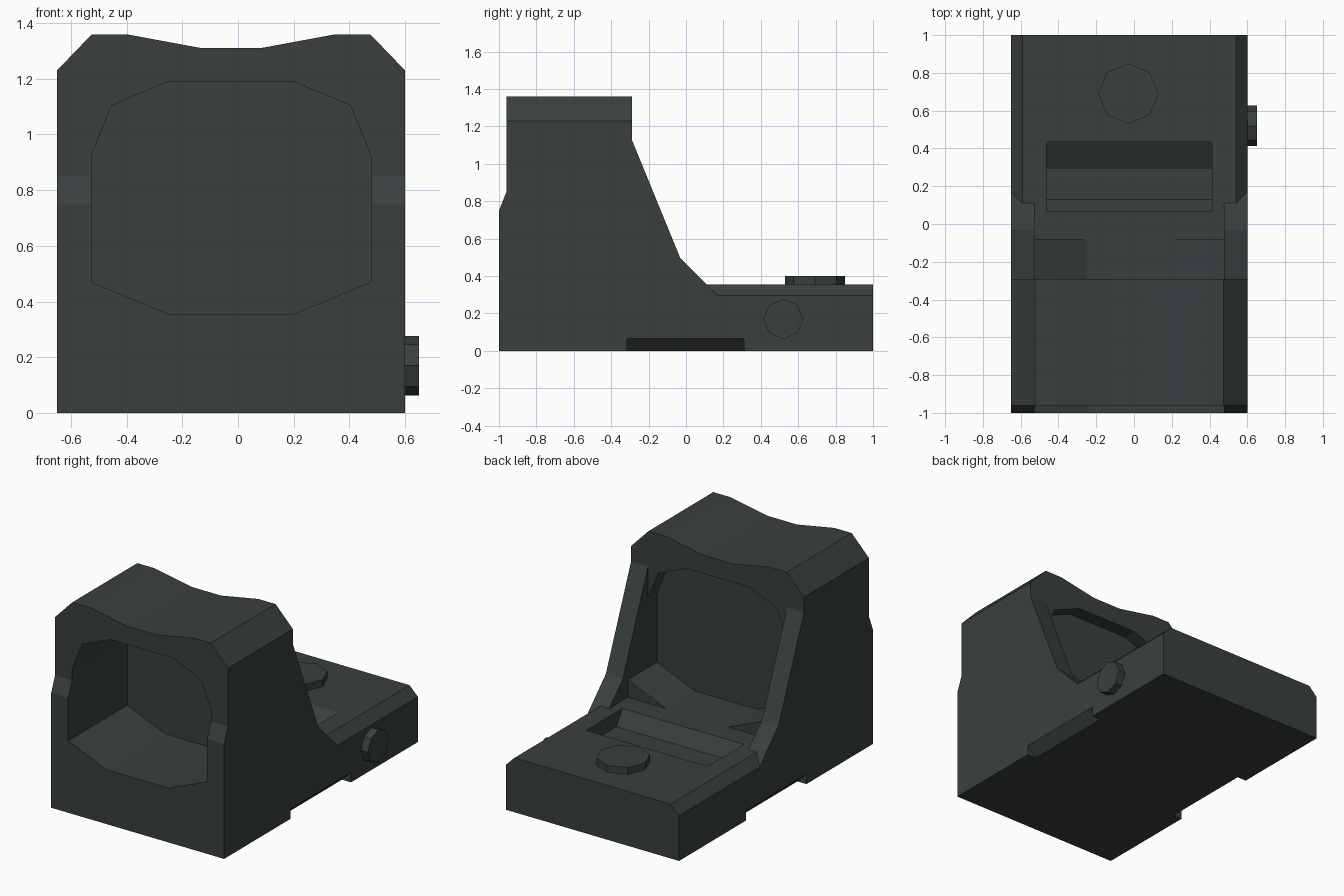
import bpy, bmesh, math

cube = bpy.data.objects.get("Cube")
if cube:
    bpy.data.objects.remove(cube, do_unlink=True)

# Single dark finish
mat = bpy.data.materials.new("dark_grey_green")
mat.use_nodes = True
COLOUR = (0.041, 0.051, 0.049, 1)
mat.diffuse_color = COLOUR
bsdf = next(n for n in mat.node_tree.nodes if n.type == 'BSDF_PRINCIPLED')
bsdf.inputs["Base Color"].default_value = COLOUR
bsdf.inputs["Roughness"].default_value = 0.7


def prism(name, pts, axis, lo, hi):
    """Extrude a 2D outline along an axis from lo to hi."""
    place = {'x': lambda p, d: (d, p[0], p[1]),
             'y': lambda p, d: (p[0], d, p[1]),
             'z': lambda p, d: (p[0], p[1], d)}[axis]
    bm = bmesh.new()
    ends = [[bm.verts.new(place(p, d)) for p in pts] for d in (lo, hi)]
    for ring in ends:
        bm.faces.new(ring)
    n = len(pts)
    for i in range(n):
        j = (i + 1) % n
        bm.faces.new((ends[0][i], ends[0][j], ends[1][j], ends[1][i]))
    bmesh.ops.recalc_face_normals(bm, faces=bm.faces)
    mesh = bpy.data.meshes.new(name)
    bm.to_mesh(mesh)
    bm.free()
    mesh.materials.append(mat)
    ob = bpy.data.objects.new(name, mesh)
    bpy.context.collection.objects.link(ob)
    return ob


def rect(a0, a1, b0, b1):
    return [(a0, b0), (a1, b0), (a1, b1), (a0, b1)]


def octagon(a, b, r):
    return [(a + r * math.cos(i * math.pi / 4), b + r * math.sin(i * math.pi / 4))
            for i in range(8)]


def mirrored(half):
    """Complete a right-hand outline (x measured from the centre line)."""
    return [(CX + x, z) for x, z in half] + [(CX - x, z) for x, z in reversed(half)]


def combine(target, cutter, operation='DIFFERENCE'):
    mod = target.modifiers.new("cut", 'BOOLEAN')
    mod.operation = operation
    mod.solver = 'EXACT'
    mod.object = cutter
    cutter.hide_render = True
    with bpy.context.temp_override(object=target, active_object=target):
        bpy.ops.object.modifier_apply(modifier=mod.name)
    bpy.data.objects.remove(cutter, do_unlink=True)


CX, HALF = -0.025, 0.625      # centre line and half width of the body
DECK = 0.355                  # height of the rear deck
INNER = 0.502                 # half width of the window

# Body from its side profile
body = prism("sight_body", [
    (-1, 0), (1, 0), (1, DECK), (0.11, DECK), (-0.03, 0.495), (-0.29, 1.13),
    (-0.29, 1.36), (-0.96, 1.36), (-0.96, 0.85), (-1, 0.75)],
    'x', CX - HALF, CX + HALF)

# Hood top: clipped corners and shallow dip
combine(body, prism("hood_outline", mirrored([
    (0.9, -0.1), (0.9, 0.945), (0.5, 1.36), (0.375, 1.36), (0.105, 1.31)]),
    'y', -1.2, 1.2), 'INTERSECT')

# Window through the hood
window = mirrored([(0.225, DECK), (INNER, 0.47), (INNER, 0.925),
                   (0.428, 1.105), (0.225, 1.19)])
combine(body, prism("window_cutter", window, 'y', -1.1, -0.2))

# Channel between the side wings, with sloped floor corners at its front
combine(body, prism("channel_front_cutter", mirrored([
    (0.225, DECK), (INNER, 0.47), (INNER, 1.5)]), 'y', -0.29, -0.07))
combine(body, prism("channel_rear_cutter", rect(
    CX - INNER, CX + INNER, DECK, 1.5), 'y', -0.08, 0.12))

# Emitter recess in the deck
combine(body, prism("recess_cutter", [
    (0.065, DECK), (0.13, 0.26), (0.29, 0.26), (0.44, DECK), (0.44, 0.45), (0.065, 0.45)],
    'x', CX - 0.438, CX + 0.438))

for s in (-1, 1):
    # Deck edge chamfer, ending on the slope of the wing
    tri = [(CX + s * 0.675, 0.245), (CX + s * 0.675, 0.40), (CX + s * 0.52, 0.40)]
    chamfer = prism("deck_chamfer_cutter", tri, 'y', 0, 1.1)
    for v in chamfer.data.vertices:
        if v.co.y < 0.5:
            v.co.y = 0.465 - v.co.z
    combine(body, chamfer)
    # Bevelled grip notch along the bottom edge
    tri = [(CX + s * 0.675, 0.115), (CX + s * 0.675, -0.05), (CX + s * 0.51, -0.05)]
    combine(body, prism("notch_cutter", tri, 'y', -0.315, 0.31))

# Lens plate inside the window
prism("lens", window, 'y', -0.39, -0.382)

# Adjustment screws on the deck and on the side
prism("top_screw", octagon(-0.03, 0.69, 0.16), 'z', 0.33, 0.40)
prism("side_screw", octagon(0.52, 0.17, 0.107), 'x', 0.57, 0.65)
